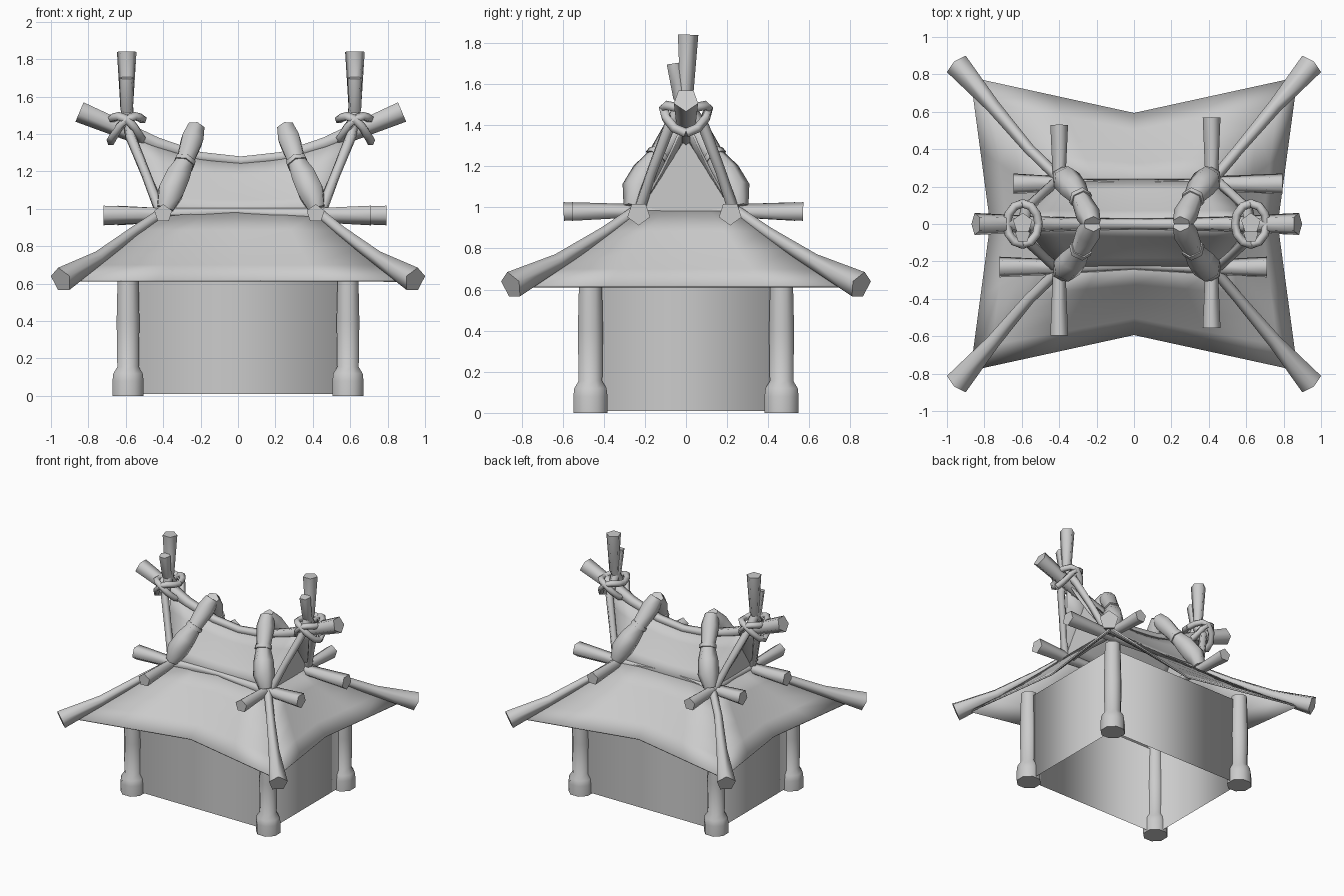
import bpy, bmesh, math
from mathutils import Vector, Matrix

cube = bpy.data.objects.get("Cube")
if cube:
    bpy.data.objects.remove(cube, do_unlink=True)

grey = bpy.data.materials.new("plain grey")
grey.use_nodes = True
grey.diffuse_color = (0.6, 0.6, 0.6, 1)
grey.node_tree.nodes["Principled BSDF"].inputs["Base Color"].default_value = (0.6, 0.6, 0.6, 1)
CX = 0.015  # centre of the roof frame along x


def finish(bm, name, angle=50, thickness=0):
    bmesh.ops.recalc_face_normals(bm, faces=bm.faces)
    mesh = bpy.data.meshes.new(name)
    bm.to_mesh(mesh)
    bm.free()
    mesh.materials.append(grey)
    obj = bpy.data.objects.new(name, mesh)
    bpy.context.collection.objects.link(obj)
    bpy.ops.object.select_all(action='DESELECT')
    obj.select_set(True)
    bpy.context.view_layer.objects.active = obj
    if angle >= 180:
        bpy.ops.object.shade_smooth()
    else:
        bpy.ops.object.shade_smooth_by_angle(angle=math.radians(angle))
    if thickness:
        mod = obj.modifiers.new("thickness", 'SOLIDIFY')
        mod.thickness = thickness
        mod.offset = 0
    return obj


def log(name, path, radii, sides=5, turn=0.0):
    """Tapered log swept along a path, with flat end caps."""
    bm = bmesh.new()
    pts = [Vector(p) for p in path]
    rings = []
    for i, p in enumerate(pts):
        d = (pts[min(i + 1, len(pts) - 1)] - pts[max(i - 1, 0)]).normalized()
        ref = Vector((0, 1, 0)) if abs(d.z) > 0.75 else Vector((0, 0, 1))
        u = (ref - d * ref.dot(d)).normalized()
        v = d.cross(u)
        angles = [turn + math.tau * k / sides for k in range(sides)]
        rings.append([bm.verts.new(p + (u * math.cos(a) + v * math.sin(a)) * radii[i]) for a in angles])
    for a, b in zip(rings, rings[1:]):
        for k in range(sides):
            n = (k + 1) % sides
            bm.faces.new((a[k], a[n], b[n], b[k]))
    bm.faces.new(rings[0])
    bm.faces.new(rings[-1])
    return finish(bm, name, 75)


def sheet(name, point, nu, nv, thickness=0.012):
    """Curved panel from a function of u and v, both 0 to 1."""
    bm = bmesh.new()
    g = [[bm.verts.new(point(i / nu, j / nv)) for j in range(nv + 1)] for i in range(nu + 1)]
    for i in range(nu):
        for j in range(nv):
            bm.faces.new((g[i][j], g[i + 1][j], g[i + 1][j + 1], g[i][j + 1]))
    return finish(bm, name, 60, thickness)


def ridge_z(x):
    return 1.255 + 0.47 * abs(x) ** 2 if abs(x) < 0.5 else 1.372 + 0.42 * (abs(x) - 0.5)


# Walls: an open box shaded softly round the corners
bm = bmesh.new()
bmesh.ops.create_cube(bm, size=1, matrix=Matrix.Translation((0, 0, 0.35)) @ Matrix.Diagonal((1.18, 0.92, 0.68, 1)))
bmesh.ops.delete(bm, geom=[f for f in bm.faces if abs(f.normal.z) > 0.5], context='FACES')
finish(bm, "walls", 180)

# Corner posts with swollen feet
for sx in (-1, 1):
    for sy in (-1, 1):
        heights = (0, 0.08, 0.12, 0.155, 0.4, 0.72)
        log("corner_post", [(sx * 0.588, sy * 0.465, z) for z in heights],
            (0.09, 0.09, 0.085, 0.062, 0.066, 0.058), 8, math.pi / 8)

# Lower roof skirt: four panels with a drawn-in eave
for s in (-1, 1):
    def front_panel(u, v):
        t = 2 * u - 1
        x = t * ((1 - v) * 0.87 + v * 0.42) + v * CX
        y = (1 - v) * (0.59 + 0.19 * abs(t)) + v * 0.23
        return x, s * y, 0.615 + 0.37 * v - 0.06 * v * (1 - v)

    def side_panel(u, v):
        t = 2 * u - 1
        x = (1 - v) * (0.765 + 0.105 * abs(t)) + v * 0.42
        return s * x + v * CX, t * ((1 - v) * 0.78 + v * 0.23), 0.615 + 0.37 * v - 0.06 * v * (1 - v)

    sheet("skirt_long_side", front_panel, 4, 4)
    sheet("skirt_short_side", side_panel, 4, 4)

    # Upper roof slope, flaring out towards the sagging ridge
    def slope(u, v):
        t = 2 * u - 1
        x = t * (0.42 + 0.18 * v)
        top = ridge_z(x)
        return x + CX, s * (0.225 * (1 - v) + 0.01), 0.985 * (1 - v) + top * v - 0.05 * v * (1 - v)

    sheet("upper_roof", slope, 8, 4)

    # Recessed gable wall
    bm = bmesh.new()
    gx = CX + s * 0.43
    bm.faces.new([bm.verts.new(p) for p in ((gx, -0.225, 0.98), (gx, 0.225, 0.98), (gx, 0, 1.34))])
    finish(bm, "gable_wall")

# Sagging ridge log
xs = (-0.86, -0.62, -0.45, -0.22, 0, 0.22, 0.45, 0.62, 0.86)
log("ridge_log", [(x + CX, 0, ridge_z(x)) for x in xs],
    (0.062, 0.05, 0.04, 0.033, 0.031, 0.033, 0.04, 0.05, 0.062), turn=math.pi)

# Horizontal logs at the base of the upper roof
for y, x0, x1 in ((-0.23, -0.72, 0.71), (0.215, -0.645, 0.795)):
    log("long_beam", [(x0, y, 0.97), (-0.4, y, 0.97), (0, y * 0.96, 0.985), (0.42, y, 0.97), (x1, y, 0.97)],
        (0.058, 0.042, 0.024, 0.042, 0.058), turn=math.pi)
for x, y0, y1 in ((-0.4, -0.595, 0.53), (0.415, -0.555, 0.57)):
    log("cross_beam", [(x, y0, 0.975), (x, -0.25, 0.98), (x, 0, 0.985), (x, 0.25, 0.98), (x, y1, 0.975)],
        (0.05, 0.036, 0.028, 0.036, 0.05))

for sx in (-1, 1):
    for sy in (-1, 1):
        # Hip log running down to each roof corner
        log("hip_log", [(CX + sx * 0.41, sy * 0.24, 0.985), (sx * 0.56, sy * 0.4, 0.875),
                        (sx * 0.75, sy * 0.625, 0.735), (sx * 0.945, sy * 0.85, 0.62)],
            (0.03, 0.031, 0.04, 0.07))

        # Thick waisted brace lying on the roof slope, with a rope band
        brace = [(0.405, 0.255, 1.0), (0.375, 0.235, 1.09), (0.34, 0.19, 1.17), (0.30, 0.135, 1.25),
                 (0.26, 0.05, 1.37), (0.24, 0.0, 1.435)]
        brace = [Vector((CX + sx * x, sy * y, z)) for x, y, z in brace]
        log("roof_brace", brace, (0.05, 0.078, 0.074, 0.052, 0.066, 0.05), 6)
        along = (brace[4] - brace[2]).normalized() * 0.014
        log("brace_band", [brace[3] - along, brace[3] + along], (0.063, 0.061), 6)

    # Gable poles that cross at the ridge: the one from the front rises higher
    for name, sy, ends in (("tall_gable_pole", -1, ((0.0, 1.55), (0.005, 1.84))),
                           ("short_gable_pole", 1, ((-0.035, 1.54), (-0.06, 1.70)))):
        path = [(0.425, sy * 0.235, 0.97), (0.505, sy * 0.165, 1.18), (0.59, sy * 0.085, 1.39)]
        path += [(0.61, y, z) for y, z in ends]
        log(name, [(CX + sx * x, y, z) for x, y, z in path],
            (0.03, 0.027, 0.03, 0.036, 0.055 if sy < 0 else 0.042))

    # Crossed rope rings lashing poles and ridge together
    for tilt in (-1, 1):
        ring = []
        for k in range(13):
            a = math.tau * k / 12
            x, y = 0.085 * math.cos(a), 0.11 * math.sin(a)
            ring.append((CX + sx * 0.61 + x, y, 1.45 + tilt * 0.7 * x - 0.03 * math.cos(2 * a)))
        bm = bmesh.new()
        log("rope_ring", ring, [0.024] * 13)
        bm.free()
